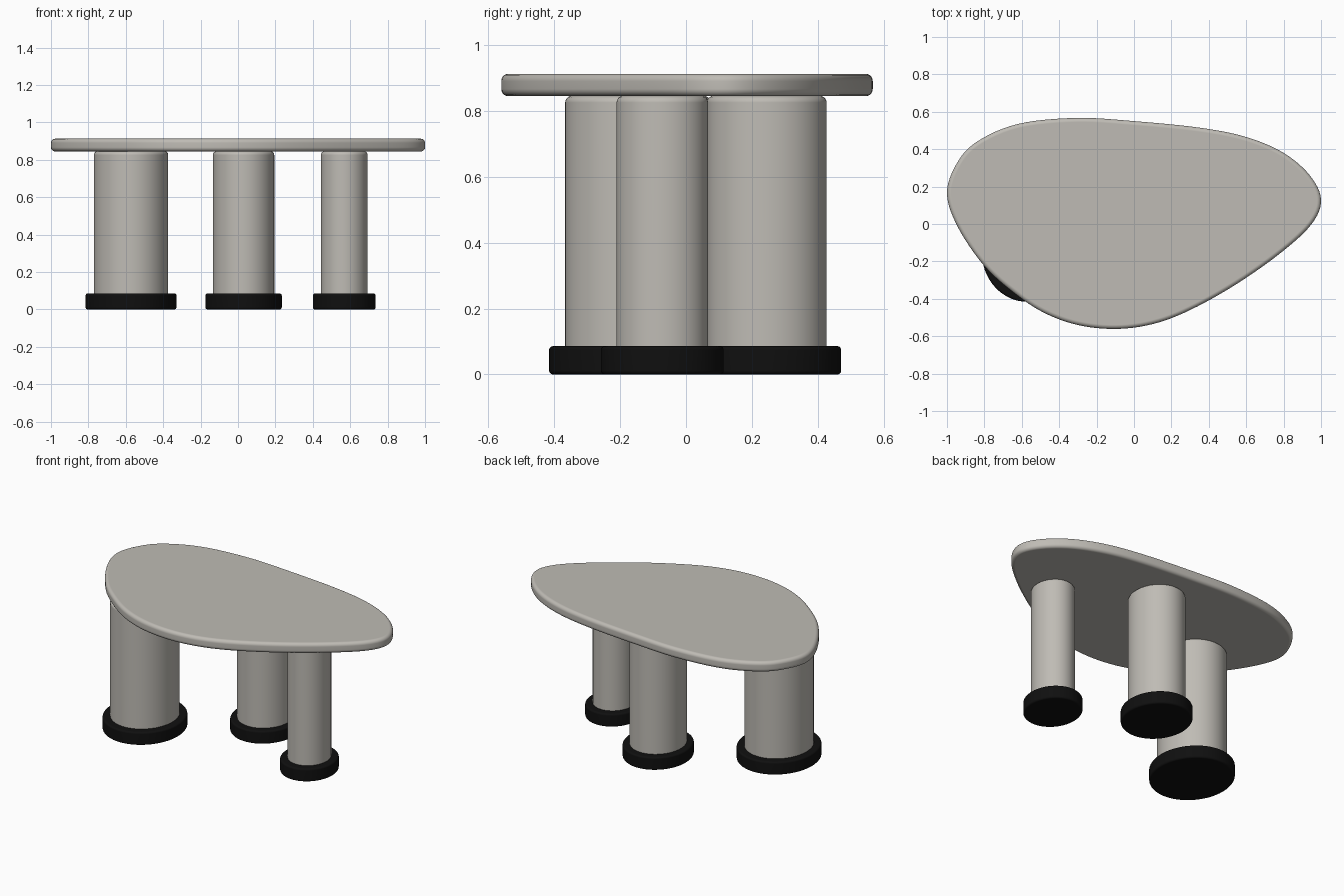
import bpy, bmesh, math
from mathutils import Vector

cube = bpy.data.objects.get("Cube")
if cube:
    bpy.data.objects.remove(cube, do_unlink=True)


def material(name, colour, roughness):
    m = bpy.data.materials.new(name)
    m.use_nodes = True
    m.diffuse_color = colour
    bsdf = m.node_tree.nodes["Principled BSDF"]
    bsdf.inputs["Base Color"].default_value = colour
    bsdf.inputs["Roughness"].default_value = roughness
    return m


stone = material("warm grey", (0.52, 0.50, 0.46, 1), 0.6)
black = material("black", (0.005, 0.005, 0.005, 1), 0.6)


def slab(name, outline, z0, z1, radius, mat):
    """Extrude a closed outline from z0 to z1 and round its rims."""
    bm = bmesh.new()
    face = bm.faces.new([bm.verts.new((x, y, z0)) for x, y in outline])
    up = bmesh.ops.extrude_face_region(bm, geom=[face], use_keep_orig=True)["geom"]
    for v in up:
        if isinstance(v, bmesh.types.BMVert):
            v.co.z = z1
    bmesh.ops.recalc_face_normals(bm, faces=bm.faces[:])
    rims = [e for e in bm.edges if abs(e.verts[0].co.z - e.verts[1].co.z) < 1e-5]
    bmesh.ops.bevel(bm, geom=rims, offset=radius, segments=5, profile=0.5, affect='EDGES')
    mesh = bpy.data.meshes.new(name)
    bm.to_mesh(mesh)
    bm.free()
    mesh.materials.append(mat)
    ob = bpy.data.objects.new(name, mesh)
    bpy.context.collection.objects.link(ob)
    bpy.ops.object.select_all(action='DESELECT')
    ob.select_set(True)
    bpy.context.view_layer.objects.active = ob
    bpy.ops.object.shade_smooth_by_angle(angle=math.radians(35))
    ob.modifiers.new("flat caps", 'WEIGHTED_NORMAL').keep_sharp = True
    return ob


def ellipse(cx, cy, rx, ry, n=64):
    turns = [math.tau * i / n for i in range(n)]
    return [(cx + rx * math.cos(t), cy + ry * math.sin(t)) for t in turns]


def smooth_loop(points, steps=6):
    """Closed Catmull-Rom curve through the points."""
    pts = [Vector(p) for p in points]
    n, out = len(pts), []
    for i in range(n):
        a, b, c, d = (pts[(i + k) % n] for k in (-1, 0, 1, 2))
        for s in range(steps):
            t = s / steps
            out.append(0.5 * (2 * b + (c - a) * t + (2 * a - 5 * b + 4 * c - d) * t ** 2
                              + (3 * b - a - 3 * c + d) * t ** 3))
    return out


# Pebble-shaped top
pebble = [(-1, 0.16), (-0.95, 0.32), (-0.84, 0.44), (-0.62, 0.535), (-0.31, 0.567),
          (0, 0.55), (0.35, 0.515), (0.6, 0.465), (0.8, 0.38), (0.94, 0.26),
          (1, 0.13), (0.95, 0), (0.79, -0.15), (0.55, -0.32), (0.3, -0.46),
          (0.1, -0.535), (-0.1, -0.561), (-0.3, -0.54), (-0.48, -0.475),
          (-0.64, -0.37), (-0.8, -0.225), (-0.94, -0.02)]
slab("table_top", smooth_loop(pebble), 0.845, 0.913, 0.022, stone)

# Oval legs, each standing in a wider black foot
OVAL = 1.11
for side, x, y, r, foot in (("right", -0.572, -0.146, 0.199, 0.243),
                            ("middle", 0.03, 0.245, 0.164, 0.204),
                            ("left", 0.568, -0.072, 0.125, 0.168)):
    slab(side + "_leg", ellipse(x, y, r, r * OVAL), 0.05, 0.846, 0.02, stone)
    slab(side + "_foot", ellipse(x, y, foot, foot * OVAL), 0, 0.086, 0.012, black)
